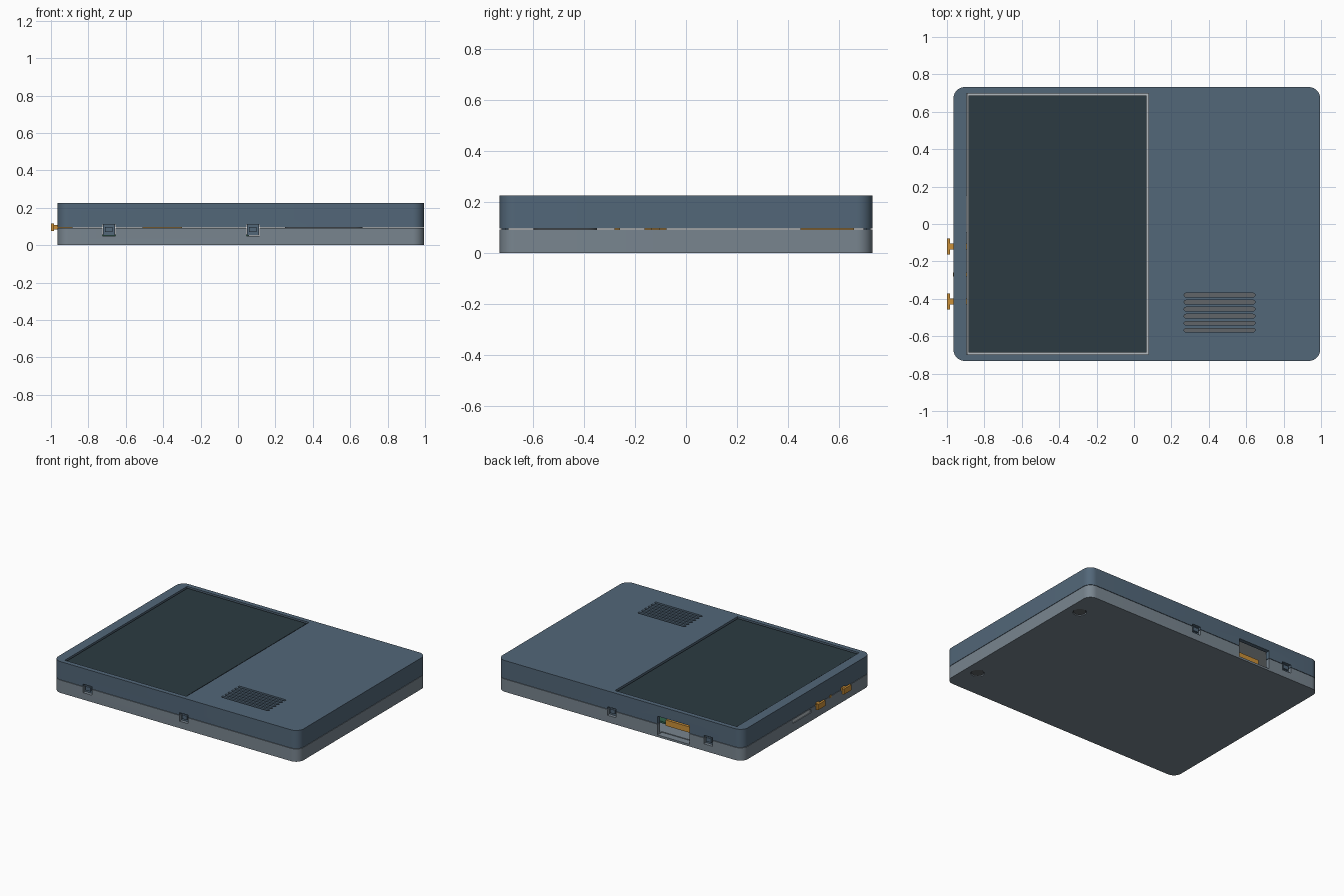
import bpy, bmesh, math

if "Cube" in bpy.data.objects:
    bpy.data.objects.remove(bpy.data.objects["Cube"])


def material(name, rgb):
    m = bpy.data.materials.new(name)
    m.diffuse_color = (*rgb, 1)
    m.use_nodes = True
    m.node_tree.nodes["Principled BSDF"].inputs["Base Color"].default_value = m.diffuse_color
    return m


BLUE = material("blue_plastic", (0.085, 0.135, 0.19))
GREY = material("grey_plastic", (0.19, 0.235, 0.275))
GLASS = material("dark_glass", (0.025, 0.044, 0.054))
ORANGE = material("orange_plastic", (0.6, 0.28, 0.04))
SILVER = material("silver", (0.45, 0.49, 0.52))
GREEN = material("board_green", (0.03, 0.12, 0.07))
RUBBER = material("rubber", (0.12, 0.13, 0.14))


def prism(name, x0, x1, y0, y1, z0, z1, r=0.0, mat=None, seg=10):
    """Upright prism with rounded vertical corners (plain box when r is 0)."""
    pts = []
    for cx, cy, start in ((x1 - r, y1 - r, 0), (x0 + r, y1 - r, 90),
                          (x0 + r, y0 + r, 180), (x1 - r, y0 + r, 270)):
        for i in range(seg + 1 if r else 1):
            a = math.radians(start + 90 * i / seg)
            pts.append((cx + r * math.cos(a), cy + r * math.sin(a), z0))
    bm = bmesh.new()
    base = bm.faces.new([bm.verts.new(p) for p in pts])
    top = bmesh.ops.extrude_face_region(bm, geom=[base])["geom"]
    for v in top:
        if isinstance(v, bmesh.types.BMVert):
            v.co.z = z1
    bmesh.ops.remove_doubles(bm, verts=bm.verts, dist=1e-5)
    bmesh.ops.recalc_face_normals(bm, faces=bm.faces)
    me = bpy.data.meshes.new(name)
    bm.to_mesh(me)
    bm.free()
    ob = bpy.data.objects.new(name, me)
    bpy.context.collection.objects.link(ob)
    if mat:
        me.materials.append(mat)
    return ob


def cut(target, cutters):
    """Subtract the cutters, bake the result and delete the cutters."""
    for c in cutters:
        c.hide_render = True
        m = target.modifiers.new("cut", 'BOOLEAN')
        m.operation, m.solver, m.object = 'DIFFERENCE', 'EXACT', c
    dg = bpy.context.evaluated_depsgraph_get()
    me = bpy.data.meshes.new_from_object(target.evaluated_get(dg))
    target.modifiers.clear()
    target.data = me
    for c in cutters:
        bpy.data.objects.remove(c)


def smooth(ob):
    bpy.ops.object.select_all(action='DESELECT')
    ob.select_set(True)
    bpy.context.view_layer.objects.active = ob
    bpy.ops.object.shade_smooth_by_angle(angle=math.radians(30))


X0, X1, Y, SEAM, TOP, WALL = -0.965, 0.995, 0.732, 0.092, 0.226, 0.03
CLIPS = [(x, s) for x in (-0.69, 0.08) for s in (-1, 1)]
BUTTONS = (-0.12, -0.415)
FEET = [(0.90, s * 0.52) for s in (-1, 1)]


def side_cutters():
    """Openings that cross the seam: clip windows, rear port, button holes."""
    c = [prism("clip_cut", x - 0.035, x + 0.035, s * Y - 0.04, s * Y + 0.04, 0.05, 0.112)
         for x, s in CLIPS]
    c.append(prism("port_cut", -0.54, -0.285, Y - 0.05, Y + 0.05, 0.015, 0.15))
    c += [prism("button_cut", X0 - 0.05, X0 + 0.05, y - 0.022, y + 0.022, 0.08, 0.11)
          for y in BUTTONS]
    return c


# lower shell: hollow tray with card slot and foot recesses
lower = prism("lower_shell", X0, X1, -Y, Y, 0, SEAM, 0.06, GREY)
cut(lower, [prism("tray_cut", X0 + WALL, X1 - WALL, -Y + WALL, Y - WALL, 0.02, 0.2, 0.03)]
    + side_cutters()
    + [prism("card_cut", X0 - 0.05, X0 + 0.05, -0.05, 0.16, 0.06, 0.085)]
    + [prism("foot_cut", x - 0.045, x + 0.045, y - 0.045, y + 0.045, -0.05, 0.012, 0.045)
       for x, y in FEET])
smooth(lower)

# upper shell: hollow lid with screen window and vent slots
upper = prism("upper_shell", X0, X1, -Y, Y, SEAM + 0.003, TOP, 0.06, BLUE)
cut(upper, [prism("lid_cut", X0 + WALL, X1 - WALL, -Y + WALL, Y - WALL, 0, TOP - 0.03, 0.03),
            prism("window_cut", -0.895, 0.078, -0.698, 0.698, 0.1, 0.3)]
    + side_cutters()
    + [prism("vent_cut", 0.268, 0.647, y - 0.01, y + 0.01, 0.1, 0.3, 0.0099, seg=5)
       for y in (-0.38 - 0.0375 * i for i in range(6))])
smooth(upper)

# screen and its metal frame
prism("screen", -0.886, 0.067, -0.688, 0.688, 0.17, TOP - 0.007, mat=GLASS)
prism("screen_frame", -0.894, 0.077, -0.697, 0.697, 0.155, 0.19, mat=SILVER)

# snap clips behind the side windows
for x, s in CLIPS:
    y0, y1 = sorted((s * (Y - 0.035), s * (Y - 0.02)))
    prism("clip_tab", x - 0.032, x + 0.032, y0, y1, 0.052, 0.12, mat=BLUE)
    y0, y1 = sorted((s * (Y - 0.025), s * (Y - 0.006)))
    prism("clip_hook", x - 0.02, x + 0.02, y0, y1, 0.07, 0.098, mat=BLUE)

# side buttons: stem plus cap
for y in BUTTONS:
    prism("button_stem", -0.986, -0.885, y - 0.016, y + 0.016, 0.083, 0.107, mat=ORANGE)
    prism("button_cap", -1.0, -0.984, y - 0.043, y + 0.043, 0.075, 0.115, mat=ORANGE)
prism("indicator_light", X0 - 0.003, -0.885, -0.28, -0.26, 0.084, 0.102, mat=ORANGE)

# inside: circuit board, rear connector, memory card, speaker
prism("circuit_board", -0.88, 0.06, -0.66, 0.62, 0.045, 0.058, mat=GREEN)
prism("rear_connector", -0.51, -0.30, 0.45, 0.66, 0.058, 0.10, mat=ORANGE)
prism("memory_card", X0 + 0.004, -0.80, -0.045, 0.155, 0.062, 0.083, mat=SILVER)
smooth(prism("speaker", 0.25, 0.665, -0.60, -0.35, 0.02, 0.185, 0.04, RUBBER))

# rubber feet set into the base
for x, y in FEET:
    smooth(prism("foot", x - 0.04, x + 0.04, y - 0.04, y + 0.04, 0.004, 0.012, 0.04, RUBBER))
